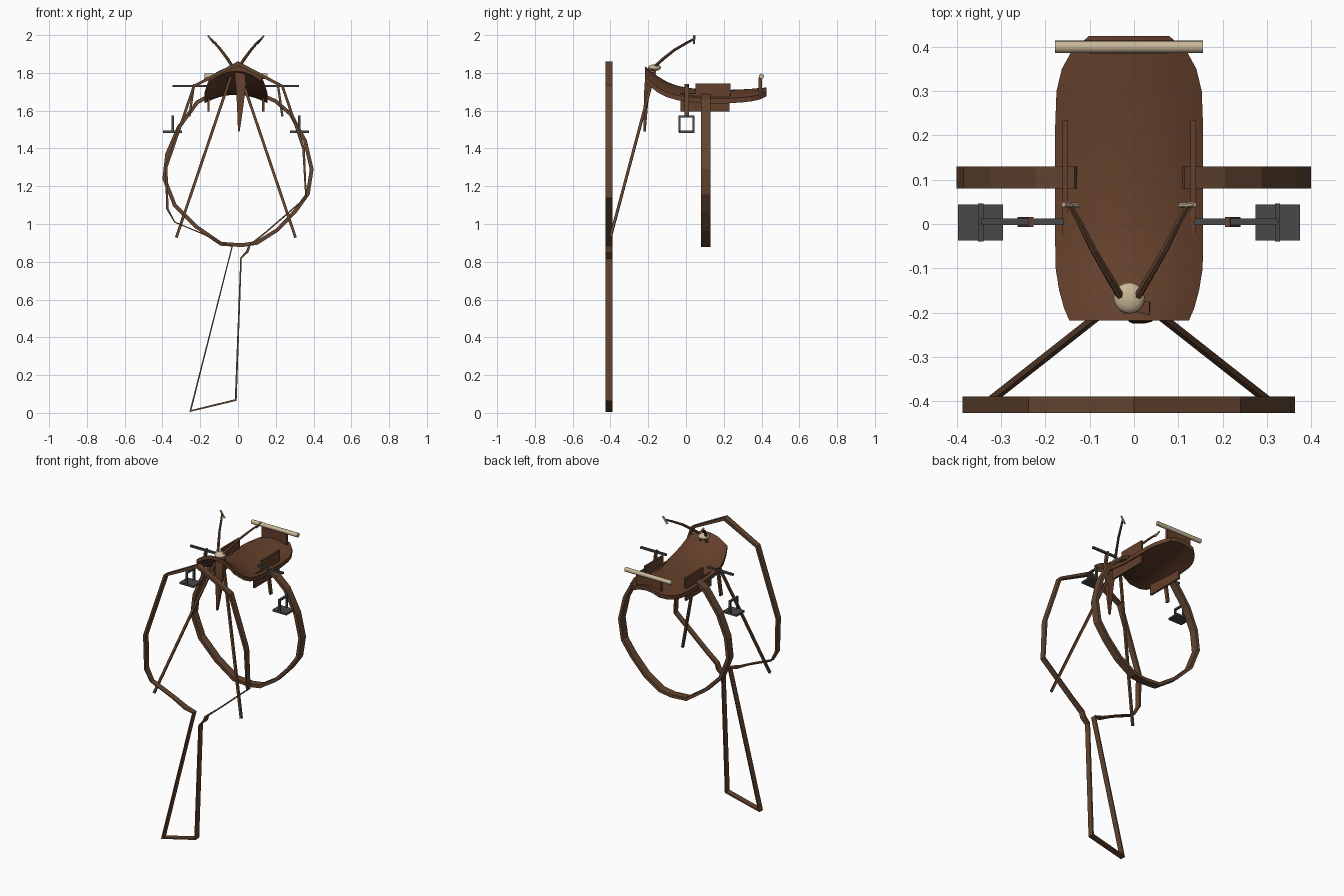
import bpy, bmesh, math
from mathutils import Vector

if "Cube" in bpy.data.objects:
    bpy.data.objects.remove(bpy.data.objects["Cube"])

CX = -0.011  # centre line of the seat


def material(name, col):
    m = bpy.data.materials.new(name)
    m.diffuse_color = (*col, 1)
    m.use_nodes = True
    m.node_tree.nodes["Principled BSDF"].inputs["Base Color"].default_value = m.diffuse_color
    return m


LEATHER = material("saddle_leather", (0.125, 0.05, 0.024))
STRAP = material("strap_leather", (0.125, 0.06, 0.03))
IRON = material("dark_iron", (0.065, 0.065, 0.068))
TAN = material("pale_hide", (0.58, 0.47, 0.31))


def finish(name, bm, mat, smooth=False):
    bmesh.ops.recalc_face_normals(bm, faces=bm.faces)
    me = bpy.data.meshes.new(name)
    bm.to_mesh(me)
    bm.free()
    ob = bpy.data.objects.new(name, me)
    bpy.context.collection.objects.link(ob)
    me.materials.append(mat)
    if smooth:
        bpy.ops.object.select_all(action='DESELECT')
        ob.select_set(True)
        bpy.context.view_layer.objects.active = ob
        bpy.ops.object.shade_smooth_by_angle(angle=math.radians(40))
    return ob


def box(name, lo, hi, mat):
    bm = bmesh.new()
    bmesh.ops.create_cube(bm, size=1)
    for v in bm.verts:
        v.co = Vector([(a + b) / 2 + c * (b - a) for a, b, c in zip(lo, hi, v.co)])
    return finish(name, bm, mat)


def ribbon(name, pts, y0, y1, mat, closed=False):
    """Strap along (x, z, thickness) points, extruded from y0 to y1 with mitred corners."""
    bm = bmesh.new()
    n = len(pts)
    rings = []
    for i, (x, z, t) in enumerate(pts):
        p = Vector((x, z))
        a = Vector(pts[i - 1][:2]) if closed or i else None
        b = Vector(pts[(i + 1) % n][:2]) if closed or i < n - 1 else None
        d1 = (p - a).normalized() if a else (b - p).normalized()
        d2 = (b - p).normalized() if b else d1
        n1, n2 = Vector((-d1.y, d1.x)), Vector((-d2.y, d2.x))
        m = n1 + n2
        m = m.normalized() if m.length > 0.05 else n1
        off = m * (t / 2 / max(m.dot(n1), 0.5))
        rings.append([bm.verts.new((q.x, y, q.y)) for q, y in
                      ((p - off, y0), (p + off, y0), (p + off, y1), (p - off, y1))])
    for i in range(n if closed else n - 1):
        r, s = rings[i], rings[(i + 1) % n]
        for k in range(4):
            bm.faces.new((r[k], r[(k + 1) % 4], s[(k + 1) % 4], s[k]))
    if not closed:
        bm.faces.new(rings[0])
        bm.faces.new(rings[-1])
    return finish(name, bm, mat)


def rod(name, pts, radii, sides, mat, smooth=False):
    """Tapered rod through 3D points."""
    bm = bmesh.new()
    pts = [Vector(p) for p in pts]
    rings = []
    for i, p in enumerate(pts):
        d = (pts[min(i + 1, len(pts) - 1)] - pts[max(i - 1, 0)]).normalized()
        u = d.cross(Vector((0, 1, 0.1))).normalized()
        w = d.cross(u)
        rings.append([bm.verts.new(p + radii[i] * (u * math.cos(a) + w * math.sin(a)))
                      for a in [math.tau * (k + 0.5) / sides for k in range(sides)]])
    for r, s in zip(rings, rings[1:]):
        for k in range(sides):
            bm.faces.new((r[k], r[(k + 1) % sides], s[(k + 1) % sides], s[k]))
    bm.faces.new(rings[0])
    bm.faces.new(rings[-1])
    return finish(name, bm, mat, smooth)


# Seat: arched sheet lofted front to back: y, half width, centre height, side drop
sections = [(-0.218, 0.135, 1.835, 0.055), (-0.19, 0.147, 1.815, 0.06), (-0.15, 0.158, 1.782, 0.06),
            (-0.10, 0.166, 1.752, 0.055), (-0.04, 0.167, 1.73, 0.05), (0.04, 0.167, 1.717, 0.047),
            (0.13, 0.167, 1.71, 0.045), (0.22, 0.167, 1.71, 0.045), (0.30, 0.164, 1.713, 0.043),
            (0.35, 0.152, 1.716, 0.04), (0.39, 0.13, 1.72, 0.035), (0.425, 0.09, 1.722, 0.02)]
bm = bmesh.new()
N, THICK = 12, 0.026
grids = []
for layer in (0, THICK):
    grids.append([[bm.verts.new((CX + w * k / N * 2 - w, y, z - drop * abs(2 * k / N - 1) ** 2 - layer))
                   for k in range(N + 1)] for y, w, z, drop in sections])
for g in grids:
    for r, s in zip(g, g[1:]):
        for k in range(N):
            bm.faces.new((r[k], r[k + 1], s[k + 1], s[k]))
top, low = grids
for i in range(len(sections) - 1):
    for k in (0, N):
        bm.faces.new((top[i][k], top[i + 1][k], low[i + 1][k], low[i][k]))
for i in (0, -1):
    for k in range(N):
        bm.faces.new((top[i][k], top[i][k + 1], low[i][k + 1], low[i][k]))
finish("seat", bm, LEATHER, True)

# Horn cap
bm = bmesh.new()
bmesh.ops.create_uvsphere(bm, u_segments=20, v_segments=10, radius=0.035)
for v in bm.verts:
    v.co = Vector((CX + v.co.x, -0.167 + v.co.y, 1.828 + v.co.z * 0.5))
finish("horn_cap", bm, TAN, True)

# Rear roll and its support block
box("roll_support", (-0.10, 0.385, 1.70), (0.08, 0.402, 1.775), LEATHER)
rod("rear_roll", [(-0.178, 0.40, 1.782), (0.156, 0.40, 1.782)], [0.014] * 2, 12, TAN, True)

# Tapered tie hanging at the front
bm = bmesh.new()
rings = []
for x0, x1, y, z, t in ((-0.02, 0.035, -0.19, 1.82, 0.03), (-0.012, 0.042, -0.205, 1.74, 0.03),
                        (-0.005, 0.028, -0.213, 1.62, 0.022), (0.0, 0.009, -0.219, 1.49, 0.012)):
    rings.append([bm.verts.new(c) for c in ((x0, y - t / 2, z), (x1, y - t / 2, z),
                                            (x1, y + t / 2, z), (x0, y + t / 2, z))])
for r, s in zip(rings, rings[1:]):
    for k in range(4):
        bm.faces.new((r[k], r[(k + 1) % 4], s[(k + 1) % 4], s[k]))
bm.faces.new(rings[0])
bm.faces.new(rings[-1])
finish("front_tie", bm, LEATHER)

for side, tag in ((-1, "left"), (1, "right")):
    def X(a):
        return CX + side * a

    def span(a, b):
        return sorted((X(a), X(b)))

    # Side flaps
    a, b = span(0.139, 0.151)
    box(tag + "_flap", (a, -0.03, 1.595), (b, 0.23, 1.69), LEATHER)
    box(tag + "_flap_top", (a, 0.05, 1.68), (b, 0.235, 1.745), LEATHER)
    # Stirrup bar and leather
    a, b = span(0.148, 0.335)
    box(tag + "_stirrup_bar", (a, -0.002, 1.724), (b, 0.012, 1.736), IRON)
    hang = [(X(0.222), 1.74, 0.012), (X(0.246), 1.57, 0.012)]
    ribbon(tag + "_stirrup_leather", hang, -0.007, 0.016, STRAP)
    # Stirrup tread and frame
    a, b = span(0.285, 0.386)
    box(tag + "_stirrup_tread", (a, -0.037, 1.483), (b, 0.044, 1.495), IRON)
    a, b = span(0.329, 0.341)
    box(tag + "_stirrup_top", (a, -0.039, 1.563), (b, 0.046, 1.575), IRON)
    for part, y in (("front", -0.039), ("back", 0.035)):
        box(tag + "_stirrup_" + part, (a, y, 1.485), (b, y + 0.011, 1.57), IRON)
    # Reins running from the horn to the breast strap
    rod(tag + "_rein", [(X(0.01), -0.16, 1.83), (X(0.315), -0.40, 0.93)], [0.01] * 2, 4, STRAP)
    # Curved thongs with pale tips
    curve = [(X(0.01), -0.18, 1.82), (X(0.045), -0.12, 1.875), (X(0.08), -0.06, 1.922),
             (X(0.11), 0.0, 1.957), (X(0.132), 0.04, 1.978)]
    rod(tag + "_thong", curve, [0.009, 0.009, 0.008, 0.007, 0.006], 6, STRAP)
    rod(tag + "_thong_tip", [(X(0.115), 0.042, 1.955), (X(0.148), 0.044, 1.998)], [0.006] * 2, 6, TAN)

# Girth strap under the belly
G = 0.02
girth = [(-0.13, 1.69), (-0.215, 1.645), (-0.315, 1.51), (-0.375, 1.37), (-0.39, 1.24), (-0.335, 1.10),
         (-0.22, 0.985), (-0.09, 0.895), (0.02, 0.888), (0.10, 0.90), (0.21, 0.97), (0.305, 1.07),
         (0.37, 1.16), (0.39, 1.29), (0.355, 1.44), (0.28, 1.58), (0.20, 1.65), (0.11, 1.69)]
ribbon("girth_strap", [(x, z, G) for x, z in girth], 0.08, 0.13, STRAP)

# Breast strap with the trailing loop, thinner along its lower run
loop = [(0.0, 1.85, G), (-0.233, 1.73, 0.014), (-0.38, 1.30, 0.014), (-0.374, 1.08, 0.012),
        (-0.335, 1.01, 0.006), (-0.18, 0.945, 0.006), (-0.09, 0.90, 0.012), (-0.03, 0.885, 0.006),
        (-0.252, 0.01, 0.008), (-0.012, 0.068, 0.01), (0.016, 0.82, 0.008), (0.05, 0.855, 0.014),
        (0.06, 0.885, 0.012), (0.14, 0.95, 0.008), (0.36, 1.14, 0.008), (0.347, 1.40, 0.014),
        (0.235, 1.73, 0.014)]
ribbon("breast_strap", loop, -0.427, -0.39, STRAP, closed=True)
